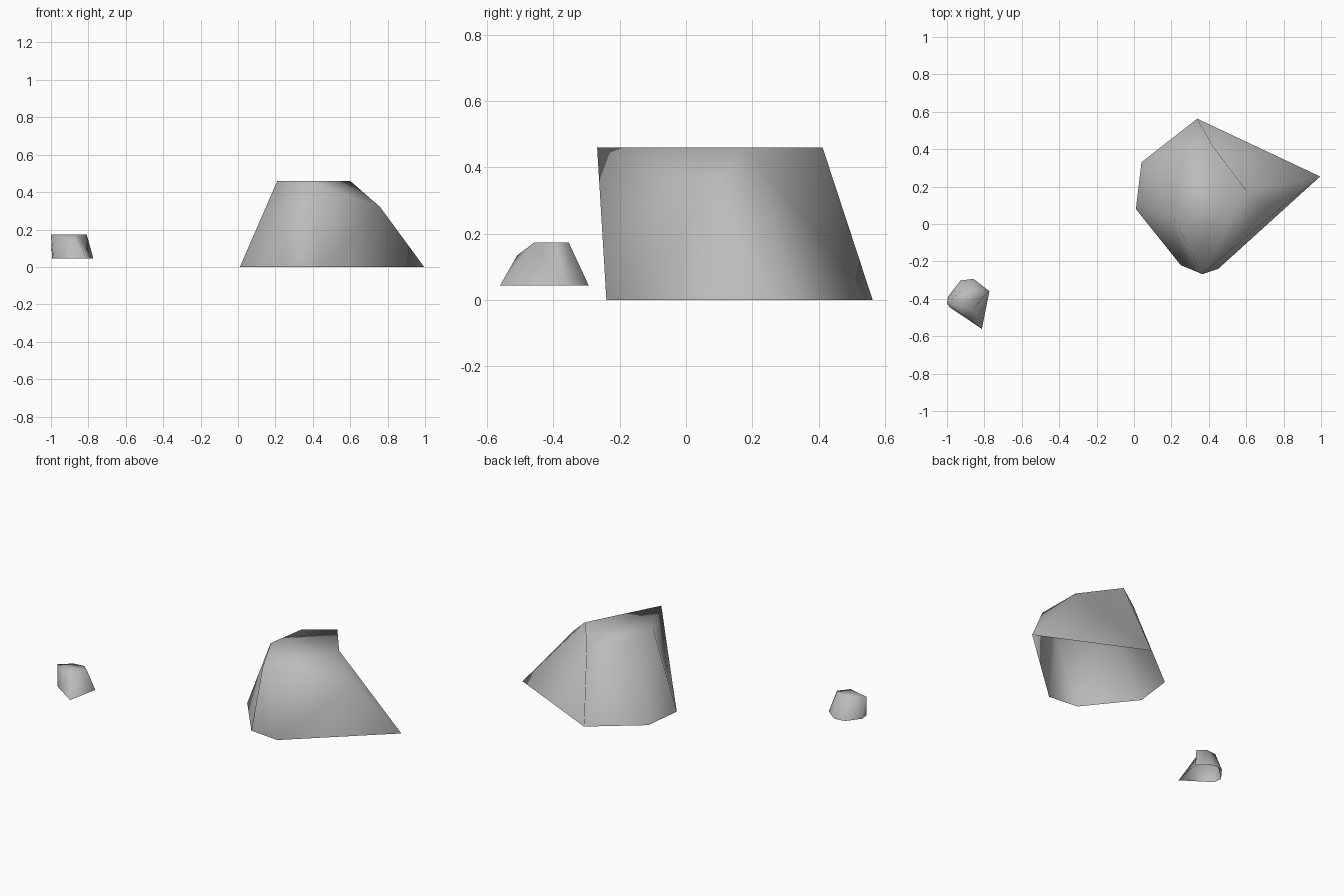
import bpy, bmesh, math
from mathutils import Matrix

if "Cube" in bpy.data.objects:
    bpy.data.objects.remove(bpy.data.objects["Cube"])

grey = bpy.data.materials.new("stone grey")
grey.diffuse_color = (0.5, 0.5, 0.5, 1)
grey.use_nodes = True
grey.node_tree.nodes["Principled BSDF"].inputs["Base Color"].default_value = grey.diffuse_color

# corners: base ring, top ring, one shoulder
POINTS = {
    'P': (0.995, 0.254, 0), 'A': (0.338, 0.563, 0), 'B': (0.04, 0.33, 0),
    'C': (0.01, 0.08, 0), 'D': (0.25, -0.22, 0), 'E': (0.45, -0.24, 0),
    'q': (0.60, 0.18, 0.46), 'r': (0.425, 0.412, 0.46), 's': (0.25, 0.29, 0.46),
    't': (0.21, 0.035, 0.46), 'u': (0.365, -0.268, 0.46), 'M': (0.76, 0.067, 0.32),
}
# flat top, then the sides; the back has a crease from A up to q, the left one from D up to t
FACES = ["qrstu", "PAq", "Arq", "ABsr", "BCts", "CDt", "Dut", "DEu", "EMu", "EPM", "PqM", "quM"]


def rock(name, matrix):
    """Faceted boulder with a smooth surface and an open underside."""
    bm = bmesh.new()
    verts = {k: bm.verts.new(p) for k, p in POINTS.items()}
    for f in FACES:
        bm.faces.new([verts[k] for k in f]).smooth = True
    bmesh.ops.recalc_face_normals(bm, faces=bm.faces[:])
    bm.transform(matrix)
    mesh = bpy.data.meshes.new(name)
    bm.to_mesh(mesh)
    bm.free()
    mesh.materials.append(grey)
    ob = bpy.data.objects.new(name, mesh)
    bpy.context.collection.objects.link(ob)


# large rock, and a small turned copy raised slightly beside it
rock("large_rock", Matrix.Identity(4))
rock("small_rock", Matrix.Translation((-0.951, -0.305, 0.044))
     @ Matrix.Rotation(math.radians(-76), 4, 'Z') @ Matrix.Scale(0.283, 4))
